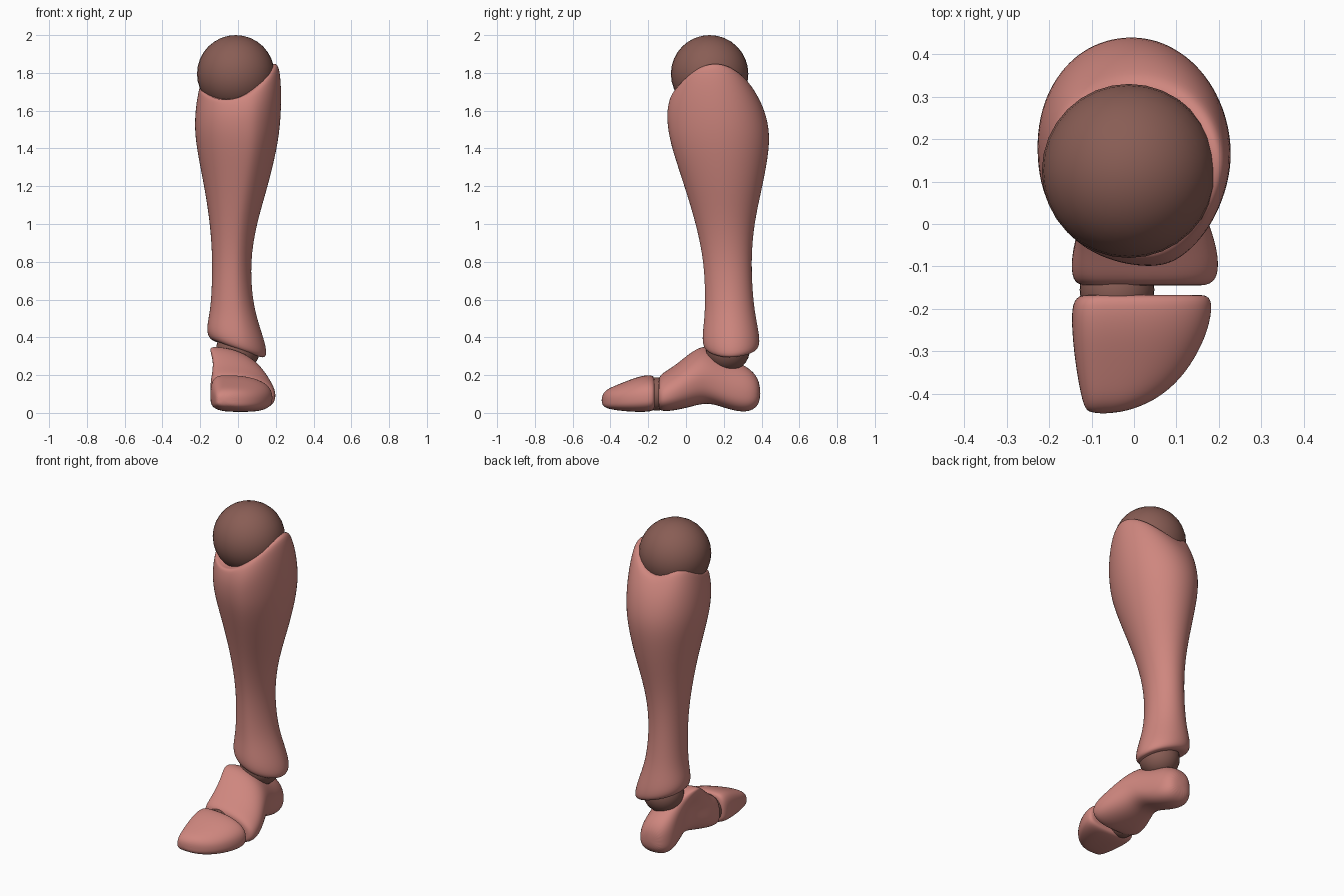
import bpy, bmesh, math

N = 24


def material(name, col):
    m = bpy.data.materials.new(name)
    m.diffuse_color = (*col, 1)
    return m


skin = material("skin", (0.62, 0.24, 0.21))
joint = material("joint", (0.25, 0.11, 0.09))


def section(u0, u1, v0, v1, peak, low_peak, frac, exps):
    """Closed curve from four superellipse quadrants with a shifted peak."""
    um, vm = (u0 + u1) / 2, v0 + (v1 - v0) * frac
    pts = []
    for i in range(N):
        a = 2 * math.pi * (i + 0.5) / N
        c, s = math.cos(a), math.sin(a)
        e = 2 / exps[i * 4 // N]
        pu = abs(c) ** e
        pv = abs(s) ** e
        centre = peak if (s < 0) == low_peak else um
        u = centre + ((u1 - centre) if c > 0 else (u0 - centre)) * pu
        v = vm + ((v1 - vm) if s > 0 else (v0 - vm)) * pv
        pts.append((u, v))
    return pts


def loft(name, rows, place, low_peak, frac, exps):
    """Skin sections given as (t, u0, u1, v0, v1, peak)."""
    bm = bmesh.new()
    rings = []
    for t, *r in rows:
        rings.append([bm.verts.new(place(u, v, t))
                      for u, v in section(*r, low_peak, frac, exps)])
    for a, b in zip(rings, rings[1:]):
        for i in range(N):
            j = (i + 1) % N
            bm.faces.new((a[i], a[j], b[j], b[i]))
    bm.faces.new(rings[0])
    bm.faces.new(rings[-1])
    bmesh.ops.recalc_face_normals(bm, faces=bm.faces)
    for f in bm.faces:
        f.smooth = True
    me = bpy.data.meshes.new(name)
    bm.to_mesh(me)
    bm.free()
    ob = bpy.data.objects.new(name, me)
    bpy.context.collection.objects.link(ob)
    me.materials.append(skin)
    ob.modifiers.new("smooth", 'SUBSURF').levels = 2
    ob.modifiers["smooth"].render_levels = 2


def ball(name, loc, r):
    bpy.ops.mesh.primitive_uv_sphere_add(segments=32, ring_count=16, radius=r, location=loc)
    ob = bpy.context.object
    ob.name = name
    ob.data.materials.append(joint)
    bpy.ops.object.shade_smooth()


def place_shin(x, y, z):
    """Wavy knee rim at the top, slanted ankle cut at the bottom."""
    if z > 1.3:
        a = math.atan2(y - 0.13, x)
        rim = 1.75 + 0.07 * math.cos(a) + 0.045 * math.cos(2 * a) + 0.03 * math.sin(a)
        rim += 0.08 * math.exp(-((a - 2.4) / 0.5) ** 2)
        k = ((z - 1.3) / 0.45) ** 2
        z += (rim - 1.75) * k
    elif z < 0.6:
        slope = 0.36 - 0.4 * max(0, y - 0.2)
        z -= (slope * x + 0.012) * (0.6 - z) / 0.25
    return x, y, z


# joints
ball("knee_ball", (-0.012, 0.125, 1.795), 0.205)
ball("ankle_ball", (0.0, 0.222, 0.335), 0.116)
ball("toe_ball", (-0.04, -0.155, 0.1), 0.088)

# shin
loft("shin", [
    (0.36, -0.08, 0.08, 0.15, 0.31, 0.0),
    (0.345, -0.13, 0.125, 0.115, 0.36, 0.0),
    (0.36, -0.158, 0.155, 0.09, 0.39, 0.0),
    (0.41, -0.168, 0.148, 0.084, 0.391, 0.0),
    (0.5, -0.154, 0.107, 0.096, 0.372, -0.01),
    (0.6, -0.142, 0.077, 0.101, 0.356, -0.02),
    (0.8, -0.135, 0.065, 0.095, 0.345, -0.02),
    (1.0, -0.148, 0.098, 0.052, 0.36, -0.01),
    (1.2, -0.18, 0.16, -0.01, 0.407, 0.02),
    (1.4, -0.222, 0.21, -0.077, 0.445, 0.05),
    (1.52, -0.233, 0.228, -0.1, 0.442, 0.05),
    (1.63, -0.225, 0.232, -0.104, 0.41, 0.05),
    (1.71, -0.21, 0.225, -0.09, 0.365, 0.04),
    (1.75, -0.2, 0.207, -0.075, 0.33, 0.02),
    (1.72, -0.16, 0.15, -0.02, 0.26, 0.0),
], place_shin, True, 0.52, (2.0, 2.1, 2.2, 1.8))


def place_toe(x, z, y):
    return x, y, z


def place_foot(x, z, y):
    """Hollow the inner arch below the flared instep."""
    if x < 0:
        low = max(0.0, min(1.0, (0.36 - z) / 0.14))
        x *= 1 - 0.45 * low * math.exp(-((y - 0.1) / 0.1) ** 2)
    return x, y, z


# foot: instep rises towards the inner side
loft("foot", [
    (-0.142, -0.08, 0.12, 0.05, 0.14, -0.03),
    (-0.148, -0.13, 0.175, 0.022, 0.185, -0.06),
    (-0.125, -0.15, 0.202, 0.006, 0.212, -0.07),
    (-0.06, -0.152, 0.2, 0.012, 0.25, -0.09),
    (0.02, -0.16, 0.172, 0.03, 0.318, -0.12),
    (0.09, -0.178, 0.142, 0.05, 0.36, -0.14),
    (0.15, -0.16, 0.122, 0.045, 0.338, -0.11),
    (0.22, -0.135, 0.105, 0.02, 0.295, -0.07),
    (0.3, -0.135, 0.09, 0.002, 0.258, -0.04),
    (0.36, -0.115, 0.07, 0.014, 0.218, -0.03),
    (0.394, -0.075, 0.03, 0.06, 0.155, -0.02),
], place_foot, False, 0.4, (2.0, 3.0, 2.6, 2.6))

# toe cap
loft("toe_cap", [
    (-0.172, -0.08, 0.12, 0.05, 0.14, -0.03),
    (-0.163, -0.125, 0.172, 0.02, 0.188, -0.06),
    (-0.185, -0.148, 0.188, 0.006, 0.204, -0.06),
    (-0.25, -0.147, 0.177, 0.004, 0.194, -0.06),
    (-0.32, -0.14, 0.144, 0.008, 0.167, -0.06),
    (-0.38, -0.13, 0.098, 0.015, 0.143, -0.06),
    (-0.425, -0.12, 0.035, 0.025, 0.122, -0.06),
    (-0.447, -0.108, -0.04, 0.045, 0.09, -0.07),
], place_toe, False, 0.4, (2.3, 3.2, 3.2, 3.0))
